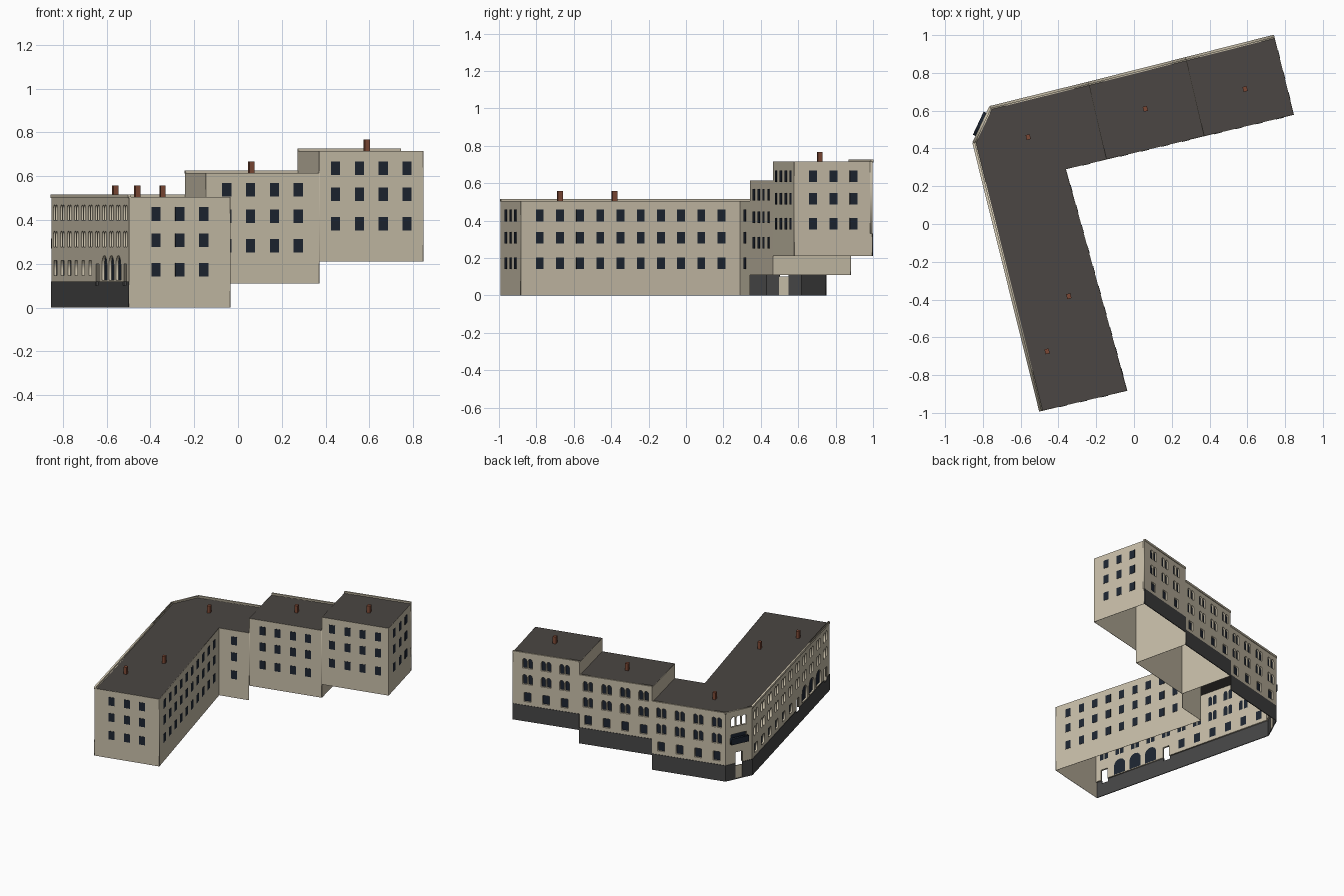
import bpy, math
from mathutils import Vector, Matrix

if "Cube" in bpy.data.objects:
    bpy.data.objects.remove(bpy.data.objects["Cube"])


def mat(name, c):
    m = bpy.data.materials.new(name)
    m.diffuse_color = (*c, 1)
    m.use_nodes = True
    m.node_tree.nodes["Principled BSDF"].inputs["Base Color"].default_value = m.diffuse_color
    return m


STONE = mat("stone", (0.57, 0.51, 0.39))
DARK = mat("glass", (0.012, 0.018, 0.03))
ROOF = mat("roofing", (0.07, 0.062, 0.056))
BASE = mat("plinth_grey", (0.06, 0.06, 0.06))
BRICK = mat("brick", (0.2, 0.065, 0.035))
T = 0.014          # street wall thickness
PLINTH = 0.12      # plinth height


def rect(x, w, z0, z1):
    return [(x - w/2, z0), (x + w/2, z0), (x + w/2, z1), (x - w/2, z1)]


def arch(x, w, z0, z1, n=8):
    r = w / 2
    return [(x - r, z0), (x + r, z0)] + [
        (x + r*math.cos(math.pi*i/n), z1 - r + r*math.sin(math.pi*i/n)) for i in range(n + 1)]


def plate(name, p, q, shapes, material, off=0.0, thick=0.002):
    """Upright slab on the line p-q (outside on the right); inner loops become holes."""
    cu = bpy.data.curves.new(name, 'CURVE')
    cu.dimensions, cu.fill_mode, cu.extrude = '2D', 'BOTH', thick / 2
    for pts in shapes:
        s = cu.splines.new('POLY')
        s.points.add(len(pts) - 1)
        for sp, (x, z) in zip(s.points, pts):
            sp.co = (x, z, 0, 1)
        s.use_cyclic_u = True
    tmp = bpy.data.objects.new(name, cu)
    bpy.context.collection.objects.link(tmp)
    me = bpy.data.meshes.new_from_object(tmp.evaluated_get(bpy.context.evaluated_depsgraph_get()))
    bpy.data.objects.remove(tmp)
    me.materials.clear()
    me.materials.append(material)
    p, q = Vector((*p, 0)), Vector((*q, 0))
    x = (q - p).normalized()
    up = Vector((0, 0, 1))
    out = x.cross(up)
    ob = bpy.data.objects.new(name, me)
    ob.matrix_world = Matrix.Translation(p + out*off) @ Matrix((x, up, out)).transposed().to_4x4()
    bpy.context.collection.objects.link(ob)


def length(p, q):
    return (Vector(q) - Vector(p)).length


def columns(p, q, n, pitch):
    return [length(p, q)/2 + (i - (n - 1)/2)*pitch for i in range(n)]


def court_wall(name, p, q, z0, z1, n):
    """Plain wall with flush windows in three rows."""
    L = length(p, q)
    plate(name + "_wall", p, q, [rect(L/2, L, z0, z1)], STONE, -0.001)
    if n:
        plate(name + "_windows", p, q,
              [rect(x, 0.043, z0 + z - 0.031, z0 + z + 0.031)
               for x in columns(p, q, n, 0.112) for z in (0.172, 0.307, 0.427)], DARK, 0.001)


def street_wall(name, p, q, z0, z1, glazed, open_=(), doors=(), door_foot=0.10):
    """Wall with recessed windows, open doorways, plinth and parapet."""
    L = length(p, q)
    b = z0 + PLINTH
    wall, plinth = [(0, b)], [(0, b)]
    for d in sorted(doors):
        a, c = d - 0.027, d + 0.027
        wall += [(a, b), (a, z0 + 0.2), (c, z0 + 0.2), (c, b)]
        f = z0 + door_foot
        plinth += [(a, b), (a, f), (c, f), (c, b)]
    wall += [(L, b), (L, z1), (0, z1)]
    plinth += [(L, b), (L, z0), (0, z0)]
    plate(name + "_wall", p, q, [wall, *glazed, *open_], STONE, -T/2, T)
    plate(name + "_windows", p, q, glazed, DARK, -T + 0.001)
    plate(name + "_plinth", p, q, [plinth], BASE, 0.0, 0.006)
    plate(name + "_parapet", p, q, [rect(L/2, L, z1 - 0.004, z1 + 0.011)], STONE, -0.002, 0.014)


def pairs(xs, z0):
    """Twin arched windows on the two upper floors."""
    return [arch(x + dx, 0.03, z0 + z, z0 + z + 0.072)
            for x in xs for z in (0.277, 0.397) for dx in (-0.02, 0.02)]


def face(name, pts, z, material):
    me = bpy.data.meshes.new(name)
    me.from_pydata([(x, y, z) for x, y in pts], [], [range(len(pts))])
    me.materials.append(material)
    bpy.context.collection.objects.link(bpy.data.objects.new(name, me))


# Plan corners, counter-clockwise from the south end
A, G, F = (-0.497, -0.992), (-0.035, -0.883), (-0.36, 0.29)
E, D = (0.847, 0.578), (0.742, 0.997)
C, B = (-0.762, 0.62), (-0.851, 0.43)
P1, Q1 = (-0.147, 0.341), (-0.243, 0.748)   # first party wall
P2, Q2 = (0.37, 0.464), (0.272, 0.878)      # second party wall
H = 0.505
Z2, Z3 = 0.11, 0.21                         # stepped floor levels up the hill

# Courtyard and end walls
court_wall("south_end", A, G, 0, H, 3)
court_wall("wing_court", G, F, 0, H, 10)
court_wall("corner_court", F, P1, 0, H, 1)
court_wall("middle_court", P1, P2, Z2, Z2 + H, 4)
court_wall("upper_court", P2, E, Z3, Z3 + H, 4)
court_wall("east_end", E, D, Z3, Z3 + H, 3)
court_wall("lower_party", Q1, P1, Z2, Z2 + H, 0)
court_wall("upper_party", Q2, P2, Z2, Z3 + H, 0)

# North street fronts
for name, p, q, z, n in (("upper_north", D, Q2, Z3, 3), ("middle_north", Q2, Q1, Z2, 4),
                         ("corner_north", Q1, C, 0, 4)):
    xs = columns(p, q, n, 0.135)
    street_wall(name, p, q, z, z + H,
                pairs(xs, z) + [rect(x, 0.05, z + 0.147, z + 0.215) for x in xs])

# West street front: shop arches between two doorways, then plain windows
xs = columns(B, A, 11, 0.132)
street_wall("west", B, A, 0, H,
            pairs(xs, 0) + [rect(x, 0.05, 0.147, 0.215) for x in xs[:6]]
            + [arch(x, 0.095, 0.125, 0.238) for x in xs[7:10]],
            doors=(xs[6], xs[10]))

# Chamfered corner: open triple arch, balcony and doorway
m = length(C, B) / 2
street_wall("chamfer", C, B, 0, H, [rect(m, 0.12, 0.275, 0.34)],
            [arch(m + d, 0.036, 0.395, 0.47) for d in (-0.043, 0, 0.043)], (m,), 0.004)
plate("door_step", C, B, [rect(m, 0.054, 0, 0.1)], STONE, -0.004, 0.004)
plate("balcony", C, B, [rect(m, 0.135, 0.27, 0.315)], DARK, 0.01, 0.02)

# Roofs
face("wing_roof", [A, G, F, P1, Q1, C, B], H, ROOF)
face("middle_roof", [P1, P2, Q2, Q1], Z2 + H, ROOF)
face("upper_roof", [P2, E, D, Q2], Z3 + H, ROOF)

# Chimneys
for i, (x, y, z) in enumerate([(-0.56, 0.46, H), (-0.345, -0.382, H), (-0.46, -0.674, H),
                               (0.06, 0.61, Z2 + H), (0.588, 0.715, Z3 + H)]):
    bpy.ops.mesh.primitive_cube_add(size=1, location=(x, y, z + 0.025), rotation=(0, 0, 0.245))
    ob = bpy.context.object
    ob.name = f"chimney_{i + 1}"
    ob.scale = (0.023, 0.027, 0.055)
    ob.data.materials.append(BRICK)
